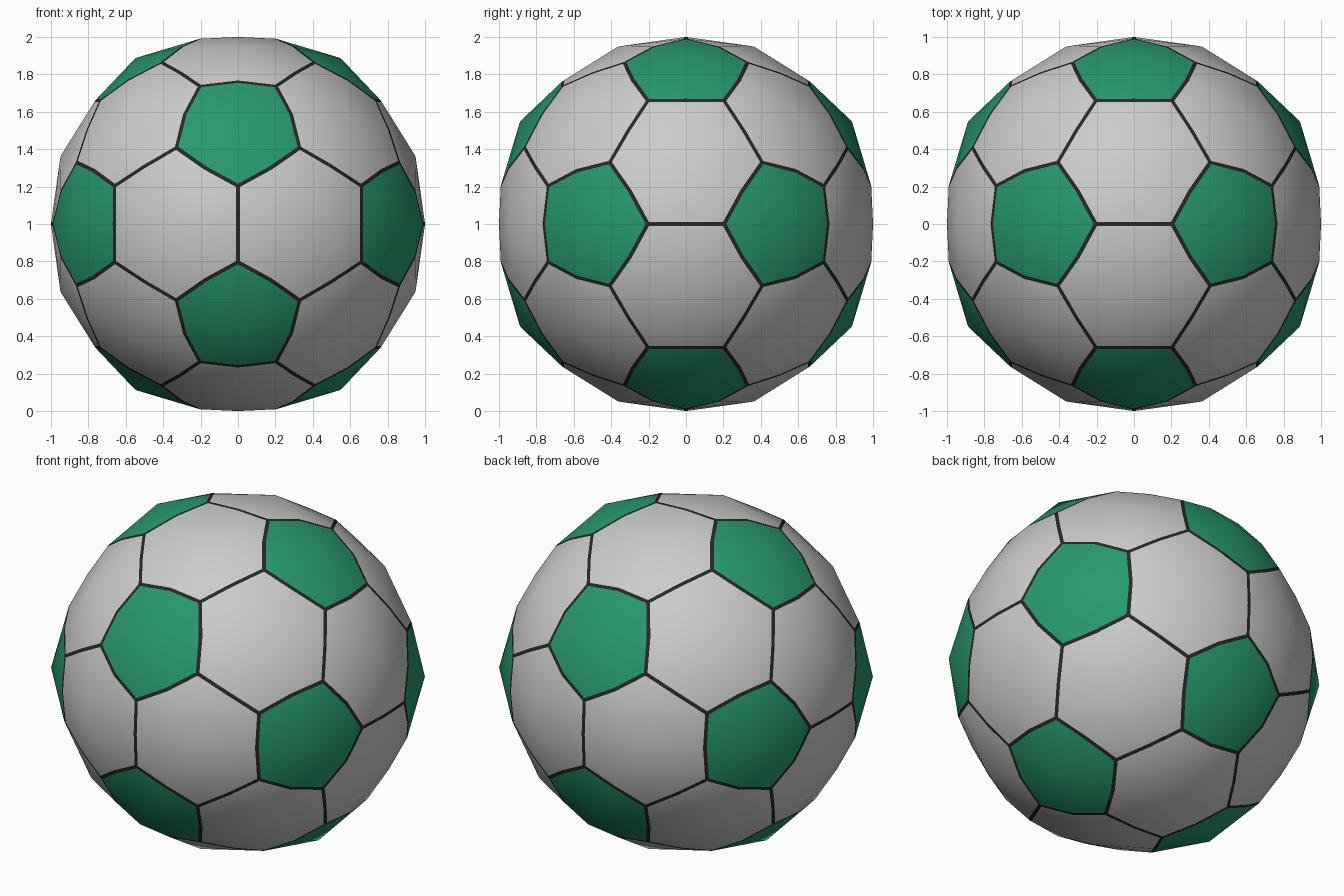
import bpy, bmesh, math
from itertools import combinations
from mathutils import Vector

if "Cube" in bpy.data.objects:
    bpy.data.objects.remove(bpy.data.objects["Cube"])

PHI = (1 + math.sqrt(5)) / 2
SCALE = 0.612             # icosahedron scale; the truncated corners land near radius 1.01
SEAM = 0.0105             # half width of a seam
LIFT = Vector((0, 0, 1))

# Icosahedron corners: each becomes a five-sided panel
ico = []
for i in (-1, 1):
    for j in (-PHI, PHI):
        ico += [Vector((0, j, i)), Vector((i, 0, j)), Vector((j, i, 0))]


def near(a, b):
    return abs((ico[a] - ico[b]).length - 2) < 0.01


def side(a, b, c):
    return ico[a].cross(ico[b]).dot(ico[c])


def corner(a, b):
    return (ico[a] * 2 + ico[b]) / 3 * SCALE


def mid_hex(a, b):
    # middle of a seam between two six-sided panels
    return ((ico[a] + ico[b]) / 2).normalized()


def mid_pent(a, b, c):
    # middle of a seam around a five-sided panel, bowed outward
    m = (corner(a, b) + corner(a, c)) / 2
    axis = ico[a].normalized()
    out = (m - axis * m.dot(axis)).normalized()
    return m + axis * 0.0143 + out * 0.0194


def pent_ring(a):
    n = next(k for k in range(12) if near(a, k))
    ring = []
    for _ in range(5):
        m = next(k for k in range(12) if near(a, k) and near(n, k) and side(a, n, k) > 0)
        ring += [corner(a, n), mid_pent(a, n, m)]
        n = m
    return ring


def hex_ring(a, b, c):
    ring = []
    for p, q, r in ((a, b, c), (b, c, a), (c, a, b)):
        ring += [corner(p, q), mid_hex(p, q), corner(q, p), mid_pent(q, p, r)]
    return ring


def add_panel(panel_bm, seam_bm, ring, centre):
    # domed fan in the middle, thin seam band around its rim
    t = SEAM / (ring[1] - centre).length
    inner = [p.lerp(centre, t) for p in ring]
    pv = [panel_bm.verts.new(p) for p in inner]
    cv = panel_bm.verts.new(centre)
    so = [seam_bm.verts.new(p) for p in ring]
    si = [seam_bm.verts.new(p) for p in inner]
    for i in range(len(ring)):
        j = (i + 1) % len(ring)
        panel_bm.faces.new((pv[i], pv[j], cv))
        seam_bm.faces.new((so[i], so[j], si[j], si[i]))


def finish(bm, name, colour=None):
    bmesh.ops.remove_doubles(bm, verts=bm.verts, dist=0.0005)
    for f in bm.faces:
        f.smooth = True
    me = bpy.data.meshes.new(name)
    bm.to_mesh(me)
    bm.free()
    # round shading that runs on across the seams
    me.normals_split_custom_set_from_vertices([v.co.normalized() for v in me.vertices])
    ob = bpy.data.objects.new(name, me)
    ob.location = LIFT
    bpy.context.collection.objects.link(ob)
    if colour:
        mat = bpy.data.materials.new(name + "_colour")
        mat.diffuse_color = colour
        mat.use_nodes = True
        mat.node_tree.nodes["Principled BSDF"].inputs["Base Color"].default_value = mat.diffuse_color
        me.materials.append(mat)


pents, hexes, seams = bmesh.new(), bmesh.new(), bmesh.new()

# Twelve green five-sided panels
for a in range(12):
    add_panel(pents, seams, pent_ring(a), ico[a].normalized() * 1.043)

# Twenty grey six-sided panels
for a, b, c in combinations(range(12), 3):
    if near(a, b) and near(b, c) and near(a, c):
        if side(a, b, c) < 0:
            b, c = c, b
        centre = (ico[a] + ico[b] + ico[c]).normalized() * 1.016
        add_panel(hexes, seams, hex_ring(a, b, c), centre)

finish(pents, "green_panels", (0.02, 0.32, 0.15, 1))
finish(hexes, "grey_panels")
finish(seams, "dark_seams", (0.02, 0.02, 0.025, 1))
